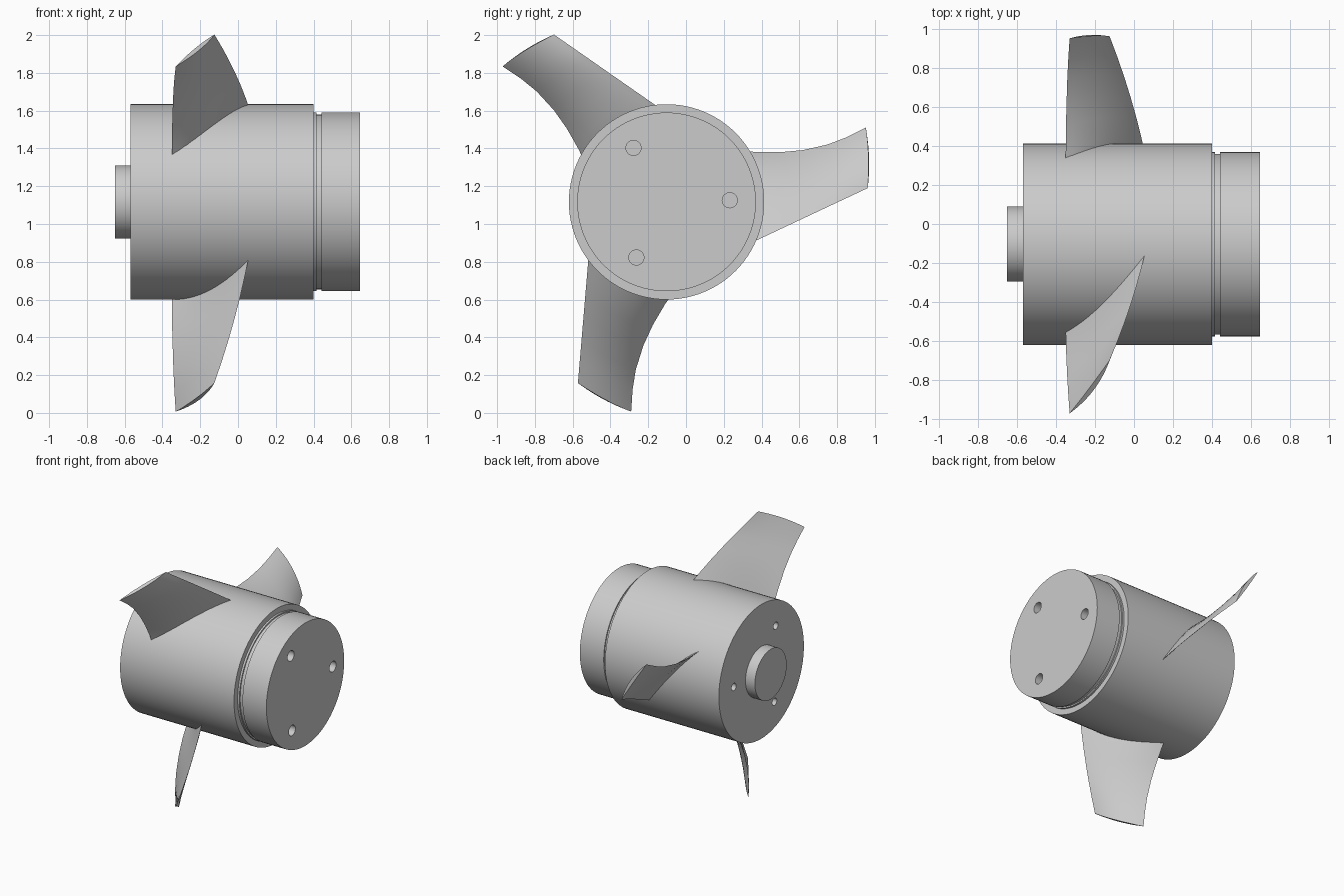
import bpy, bmesh, math
from mathutils import Vector, Matrix

old = bpy.data.objects.get("Cube")
if old:
    bpy.data.objects.remove(old, do_unlink=True)

AXIS = Vector((0, -0.103, 1.117))   # rotor axis runs along x
SEG = 96

grey = bpy.data.materials.new("plain grey")
grey.use_nodes = True
grey.diffuse_color = (0.6, 0.6, 0.6, 1)
grey.node_tree.nodes["Principled BSDF"].inputs["Base Color"].default_value = (0.6, 0.6, 0.6, 1)


def finish(name, bm):
    bmesh.ops.recalc_face_normals(bm, faces=bm.faces)
    mesh = bpy.data.meshes.new(name)
    bm.to_mesh(mesh)
    bm.free()
    mesh.materials.append(grey)
    ob = bpy.data.objects.new(name, mesh)
    ob.location = AXIS
    bpy.context.collection.objects.link(ob)
    return ob


def smooth(ob):
    bpy.ops.object.select_all(action="DESELECT")
    ob.select_set(True)
    bpy.context.view_layer.objects.active = ob
    bpy.ops.object.shade_smooth_by_angle(angle=math.radians(30))


def lathe(name, profile):
    """Turn (x, radius) points around the x axis and cap both ends."""
    bm = bmesh.new()
    rings = []
    for x, r in profile:
        angles = [math.tau * i / SEG for i in range(SEG)]
        rings.append([bm.verts.new((x, r * math.cos(a), r * math.sin(a))) for a in angles])
    for a, b in zip(rings, rings[1:]):
        for i in range(SEG):
            j = (i + 1) % SEG
            bm.faces.new((a[i], a[j], b[j], b[i]))
    bm.faces.new(rings[0])
    bm.faces.new(rings[-1])
    return finish(name, bm)


def drill(ob, x, radius, depth):
    """Cut three blind bolt holes in an end face."""
    bm = bmesh.new()
    for k in range(3):
        a = math.radians(1.5 + 120 * k)
        place = Matrix.Translation((x, 0.335 * math.cos(a), 0.335 * math.sin(a)))
        bmesh.ops.create_cone(bm, cap_ends=True, segments=32, radius1=radius, radius2=radius,
                              depth=2 * depth, matrix=place @ Matrix.Rotation(math.pi / 2, 4, "Y"))
    cutter = finish("hole_cutter", bm)
    cutter.hide_render = True
    mod = ob.modifiers.new("holes", "BOOLEAN")
    mod.operation = "DIFFERENCE"
    mod.solver = "EXACT"
    mod.object = cutter
    bpy.context.view_layer.objects.active = ob
    bpy.ops.object.modifier_apply(modifier=mod.name)
    bpy.data.objects.remove(cutter, do_unlink=True)


# Housing with stepped neck, groove and front collar
housing = lathe("housing", [(-0.57, 0.517), (0.40, 0.517), (0.40, 0.473), (0.415, 0.473),
                            (0.415, 0.463), (0.442, 0.463), (0.442, 0.473), (0.645, 0.473)])
drill(housing, 0.645, 0.04, 0.15)
drill(housing, -0.57, 0.028, 0.15)
smooth(housing)

# Rear shaft stub
smooth(lathe("rear_shaft", [(-0.65, 0.193), (-0.56, 0.193)]))

# Blade edges as (x, y, z) stations from root to tip
REAR_EDGE = [(-0.35, 0.40, 0.272), (-0.35, 0.47, 0.264), (-0.349, 0.60, 0.263), (-0.346, 0.72, 0.274),
             (-0.342, 0.85, 0.303), (-0.337, 0.95, 0.341), (-0.33, 1.055, 0.393)]
ROWS, COLS = len(REAR_EDGE), 12


def front_edge(t):
    return Vector((0.062 - 0.127 * t - 0.06 * t * t, 0.435 + 0.63 * t, -0.223 + 0.296 * t))


def blade(name, turn):
    """Twisted blade with a flat pressure side and a bulged suction side."""
    bm = bmesh.new()
    loops = []
    for i, station in enumerate(REAR_EDGE):
        t = i / (ROWS - 1)
        a, b = Vector(station), front_edge(t)
        ra, rb = math.hypot(a.y, a.z), math.hypot(b.y, b.z)
        ta, tb = math.atan2(a.z, a.y), math.atan2(b.z, b.y)
        mid = (ta + tb) / 2
        normal = (b - a).cross(Vector((0, math.cos(mid), math.sin(mid)))).normalized()
        if normal.x < 0:
            normal.negate()
        flat, bulged = [], []
        for j in range(COLS + 1):
            u = j / COLS
            r, th = ra + (rb - ra) * u, ta + (tb - ta) * u
            p = Vector((a.x + (b.x - a.x) * u, r * math.cos(th), r * math.sin(th)))
            flat.append(p)
            bulged.append(p + normal * (0.036 - 0.01 * t) * 4 * u * (1 - u))
        loops.append([bm.verts.new(p) for p in flat + bulged[-2:0:-1]])
    n = len(loops[0])
    for a, b in zip(loops, loops[1:]):
        for i in range(n):
            j = (i + 1) % n
            bm.faces.new((a[i], a[j], b[j], b[i]))
    bm.faces.new(loops[0])
    bm.faces.new(loops[-1])
    bmesh.ops.rotate(bm, verts=bm.verts, cent=(0, 0, 0), matrix=Matrix.Rotation(turn, 3, "X"))
    smooth(finish(name, bm))


for k, name in enumerate(("back_blade", "upper_blade", "lower_blade")):
    blade(name, math.tau * k / 3)
